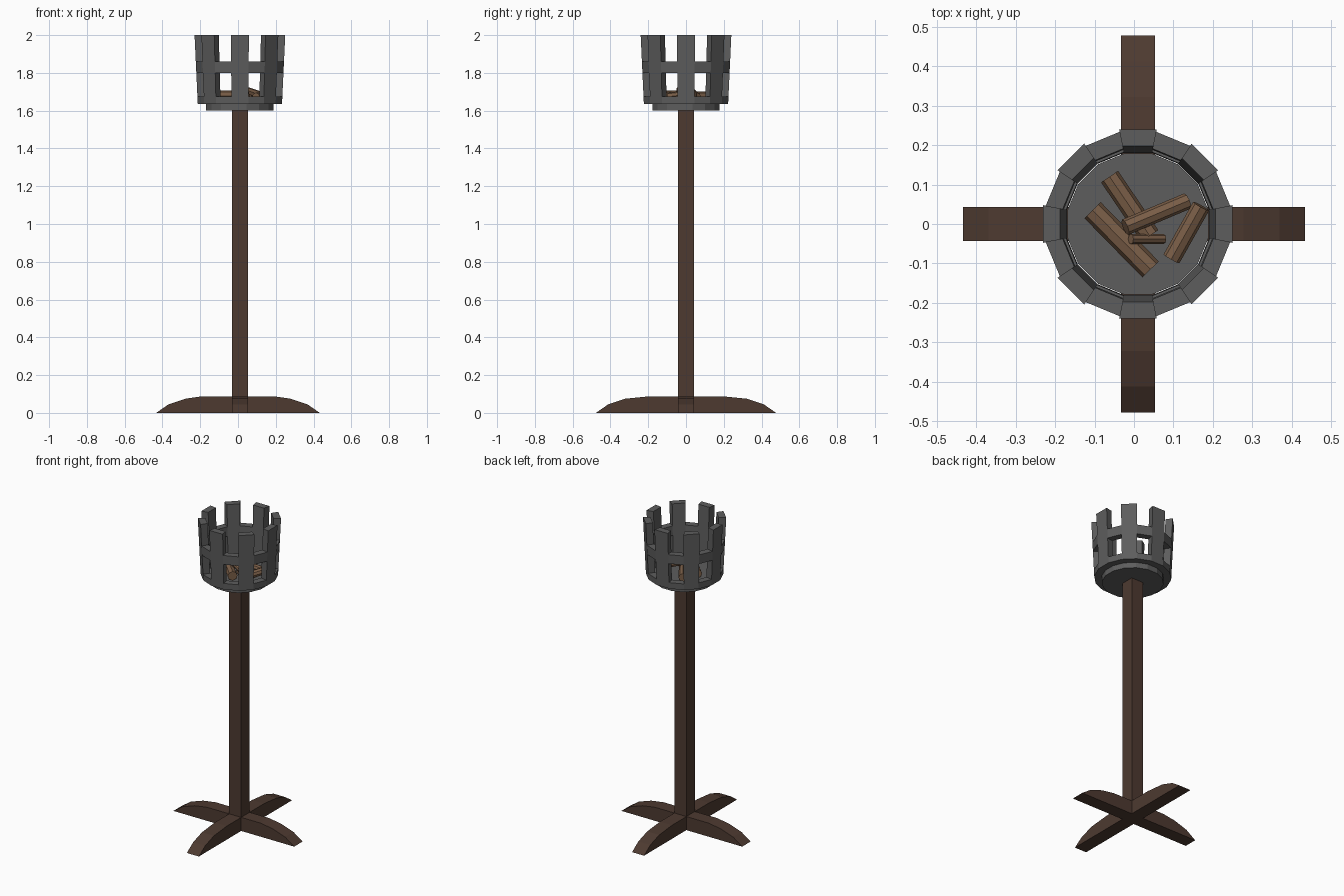
import bpy, bmesh
from math import cos, sin, pi, radians
from mathutils import Vector

if "Cube" in bpy.data.objects:
    bpy.data.objects.remove(bpy.data.objects["Cube"])

CX = 0.01          # post and basket axis
N = 16             # basket sides


def material(name, rgb):
    m = bpy.data.materials.new(name)
    m.diffuse_color = (*rgb, 1)
    m.use_nodes = True
    m.node_tree.nodes["Principled BSDF"].inputs["Base Color"].default_value = m.diffuse_color
    return m


IRON = material("dark_iron", (0.11, 0.11, 0.11))
WOOD = material("dark_wood", (0.075, 0.042, 0.03))
LOG = material("log_wood", (0.2, 0.115, 0.065))


def finish(name, bm, mat):
    bmesh.ops.recalc_face_normals(bm, faces=bm.faces)
    me = bpy.data.meshes.new(name)
    bm.to_mesh(me)
    bm.free()
    me.materials.append(mat)
    ob = bpy.data.objects.new(name, me)
    bpy.context.collection.objects.link(ob)
    return ob


def cylinder(name, a, b, r, sides, mat, turn=0.0):
    a, b = Vector(a), Vector(b)
    bm = bmesh.new()
    bmesh.ops.create_cone(bm, cap_ends=True, segments=sides, radius1=r, radius2=r,
                          depth=(b - a).length)
    ob = finish(name, bm, mat)
    q = (b - a).to_track_quat('Z', 'Y')
    ob.matrix_world = q.to_matrix().to_4x4()
    ob.location = (a + b) / 2
    if turn:
        ob.rotation_euler.z += turn
    return ob


# Square post
bm = bmesh.new()
bmesh.ops.create_cube(bm, size=1)
bmesh.ops.scale(bm, vec=(0.086, 0.086, 1.6), verts=bm.verts)
bmesh.ops.translate(bm, vec=(CX, 0, 0.8), verts=bm.verts)
finish("post", bm, WOOD)


# Two crossed feet with arched tops
def foot(name, half, along_x):
    k = half - 0.475
    side = [(half, 0), (0.41 + k, 0.045), (0.32 + k, 0.075), (0.19, 0.088)]
    prof = side + [(-u, z) for u, z in reversed(side)]
    bm = bmesh.new()
    w = 0.043
    pos = (lambda u, v, z: (u, v, z)) if along_x else (lambda u, v, z: (CX + v, u, z))
    face = bm.faces.new([bm.verts.new(pos(u, -w, z)) for u, z in prof])
    ext = bmesh.ops.extrude_face_region(bm, geom=[face])
    new = [v for v in ext["geom"] if isinstance(v, bmesh.types.BMVert)]
    bmesh.ops.translate(bm, verts=new, vec=(0, 2 * w, 0) if along_x else (2 * w, 0, 0))
    finish(name, bm, WOOD)


foot("foot_side_to_side", 0.433, True)
foot("foot_front_to_back", 0.477, False)

# Basket floor
cylinder("basket_floor", (CX, 0, 1.6), (CX, 0, 1.65), 0.182, N, IRON, pi / N)

# Basket cage: flaring shell with windows, gaps between the upright slats
levels = [1.635, 1.675, 1.80, 1.86, 2.0]
T = 0.043


def solid(i, j):
    return 0 <= j < 4 and (i % 2 == 0 or j in (0, 2))


bm = bmesh.new()
grid = {}
for i in range(N):
    ang = (i - 0.5) * 2 * pi / N
    for j, z in enumerate(levels):
        apo = 0.223 + 0.017 * (z - 1.635) / 0.365
        for s in (0, 1):
            r = (apo - s * T) / cos(pi / N)
            grid[i, j, s] = bm.verts.new((CX + r * cos(ang), r * sin(ang), z))


def quad(*keys):
    bm.faces.new([grid[i % N, j, s] for i, j, s in keys])


for i in range(N):
    for j in range(4):
        if not solid(i, j):
            continue
        for s in (0, 1):
            quad((i, j, s), (i + 1, j, s), (i + 1, j + 1, s), (i, j + 1, s))
        for di, col in ((-1, i), (1, i + 1)):
            if not solid(i + di, j):
                quad((col, j, 0), (col, j + 1, 0), (col, j + 1, 1), (col, j, 1))
        for dj, row in ((-1, j), (1, j + 1)):
            if not solid(i, j + dj):
                quad((i, row, 0), (i + 1, row, 0), (i + 1, row, 1), (i, row, 1))
bmesh.ops.delete(bm, geom=[v for v in bm.verts if not v.link_faces], context='VERTS')
finish("basket_cage", bm, IRON)

# Firewood logs
logs = [
    ((-0.062, 0.12, 1.675), (0.04, -0.03, 1.675), 0.026),
    ((-0.105, 0.035, 1.678), (0.042, -0.115, 1.678), 0.029),
    ((-0.022, -0.008, 1.728), (0.135, 0.058, 1.675), 0.021),
    ((0.095, -0.088, 1.673), (0.17, 0.045, 1.69), 0.023),
    ((-0.008, -0.038, 1.715), (0.075, -0.038, 1.665), 0.013),
]
for n, (a, b, r) in enumerate(logs):
    cylinder(f"log_{n + 1}", a, b, r, 8, LOG)
